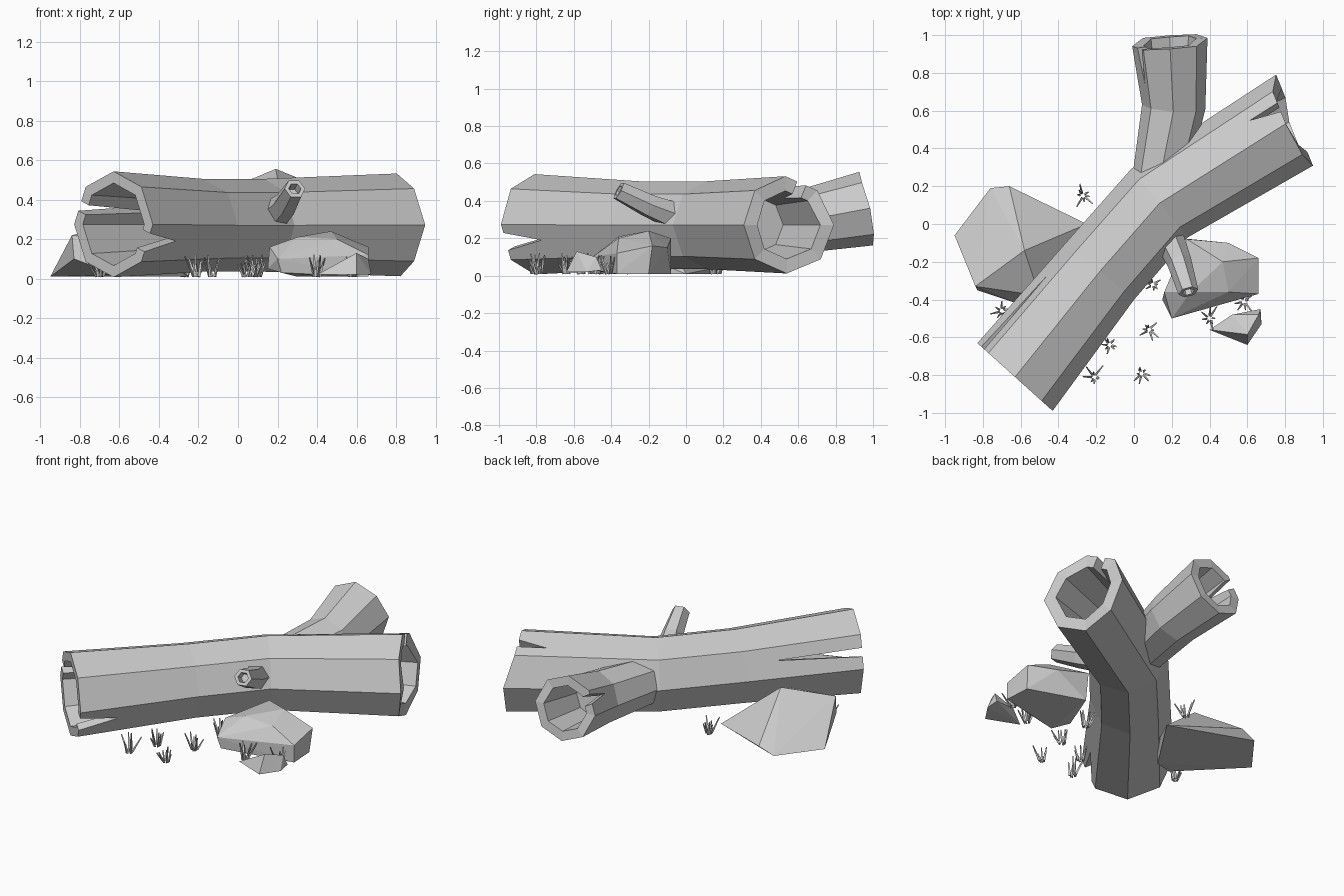
import bpy, bmesh, math, random
from mathutils import Vector, Matrix

cube = bpy.data.objects.get("Cube")
if cube:
    bpy.data.objects.remove(cube, do_unlink=True)
random.seed(4)

grey = bpy.data.materials.new("plain_grey")
grey.use_nodes = True
colour = (0.6, 0.6, 0.6, 1)
grey.diffuse_color = colour
grey.node_tree.nodes["Principled BSDF"].inputs["Base Color"].default_value = colour


def make_object(name, bm):
    bmesh.ops.recalc_face_normals(bm, faces=bm.faces[:])
    mesh = bpy.data.meshes.new(name)
    bm.to_mesh(mesh)
    bm.free()
    mesh.materials.append(grey)
    obj = bpy.data.objects.new(name, mesh)
    bpy.context.collection.objects.link(obj)
    return obj


def frame(station, pitch):
    """Centre, radius, axis, right and up of one ring of a tube."""
    x, y, z, r, heading = station
    h, p = math.radians(heading), math.radians(pitch)
    axis = Vector((math.cos(h) * math.cos(p), math.sin(h) * math.cos(p), math.sin(p)))
    right = axis.cross(Vector((0, 0, 1))).normalized()
    return Vector((x, y, z)), r, axis, right, right.cross(axis)


def ring(bm, f, scale, shifts):
    """One vertex per entry of shifts, each moved along the axis by it."""
    c, r, axis, right, up = f
    verts = []
    for i, shift in enumerate(shifts):
        a = math.tau * i / len(shifts)
        verts.append(bm.verts.new(c + axis * shift + r * scale *
                                  (right * math.cos(a) + up * math.sin(a))))
    return verts


def tube(name, stations, start, end, ragged, pitch=0):
    """Faceted limb; start and end give (wall ratio, depth) of a hollow or None.
    ragged moves the vertices of the last rim along the axis."""
    bm = bmesh.new()
    sides = len(ragged)
    even = [0] * sides
    frames = [frame(s, pitch) for s in stations]
    rings = [ring(bm, f, 1, even) for f in frames[:-1]] + [ring(bm, frames[-1], 1, ragged)]
    if start:
        wall, depth = start
        rings = [ring(bm, frames[0], wall * 0.82, [depth] * sides),
                 ring(bm, frames[0], wall, even)] + rings
    if end:
        wall, depth = end
        rings += [ring(bm, frames[-1], wall, ragged),
                  ring(bm, frames[-1], wall * 0.82, [-depth] * sides)]
    for a, b in zip(rings, rings[1:]):
        for i in range(sides):
            j = (i + 1) % sides
            bm.faces.new((a[i], a[j], b[j], b[i]))
    bm.faces.new(rings[0])
    bm.faces.new(rings[-1])
    return make_object(name, bm), frames


def hull(name, points):
    bm = bmesh.new()
    for p in points:
        bm.verts.new(p)
    res = bmesh.ops.convex_hull(bm, input=bm.verts[:])
    loose = {v for v in res["geom_interior"] + res["geom_unused"]
             if isinstance(v, bmesh.types.BMVert)}
    bmesh.ops.delete(bm, geom=list(loose), context="VERTS")
    return make_object(name, bm)


def split(obj, f, inward, angle, length, half_width):
    """Cut a wedge-shaped crack into the wall from the rim."""
    c, r, axis, right, up = f
    a = math.radians(angle)
    out = right * math.cos(a) + up * math.sin(a)
    side = axis.cross(out)
    pts = []
    for k in (0.45, 1.5):
        base = c + out * r * k
        pts.append(base + axis * inward * length)
        for s in (-1, 1):
            pts.append(base - axis * inward * 0.1 + side * s * half_width * (1 + 0.1 / length))
    cutter = hull("crack_cutter", pts)
    cutter.hide_render = True
    mod = obj.modifiers.new("crack", "BOOLEAN")
    mod.operation, mod.solver, mod.object = "DIFFERENCE", "EXACT", cutter
    deps = bpy.context.evaluated_depsgraph_get()
    mesh = bpy.data.meshes.new_from_object(obj.evaluated_get(deps))
    obj.modifiers.clear()
    obj.data = mesh
    bpy.data.objects.remove(cutter, do_unlink=True)


# Hollow bent trunk with cracked ends
trunk, tf = tube("trunk", [(-0.63, -0.81, 0.275, 0.268, 48), (-0.18, -0.25, 0.27, 0.235, 50),
                           (0.135, 0.11, 0.27, 0.235, 40), (0.85, 0.55, 0.272, 0.26, 22)],
                 (0.78, 0.58), (0.7, 0.45),
                 [0, -0.03, -0.05, -0.05, 0, 0, -0.03, -0.03])
split(trunk, tf[0], 1, 158, 0.52, 0.026)
split(trunk, tf[0], 1, 338, 0.24, 0.05)
split(trunk, tf[-1], -1, 113, 0.22, 0.035)

# Thick hollow branch at the back
branch, bf = tube("thick_branch", [(0.125, 0.18, 0.27, 0.142, 80), (0.21, 0.62, 0.29, 0.168, 86),
                                   (0.19, 0.958, 0.358, 0.2, 92)], None, (0.7, 0.3),
                  [0.02, 0, 0, -0.01, -0.01, 0.01, 0.01, 0.02], 9)
split(branch, bf[-1], -1, 150, 0.2, 0.03)

# Small broken twig on the front side
tube("twig_stub", [(0.18, -0.06, 0.32, 0.08, -62), (0.24, -0.2, 0.375, 0.066, -65),
                   (0.288, -0.36, 0.455, 0.054, -75)], None, (0.6, 0.05), [0] * 6, 28)

# Rocks
hull("left_rock", [(-0.95, -0.06, 0.01), (-0.76, 0.19, 0.01), (-0.66, 0.2, 0.05),
                   (-0.25, 0, 0.01), (-0.5, -0.38, 0.01), (-0.62, -0.42, 0.02),
                   (-0.83, -0.35, 0.1), (-0.84, -0.33, 0.22), (-0.58, -0.14, 0.28),
                   (-0.5, -0.38, 0.16)])
hull("right_rock", [(0.15, -0.4, 0.05), (0.16, -0.36, 0.16), (0.2, -0.5, 0.1),
                    (0.22, -0.49, 0.03), (0.28, -0.08, 0.2), (0.47, -0.2, 0.24),
                    (0.3, -0.36, 0.21), (0.5, -0.36, 0.2), (0.66, -0.37, 0.12),
                    (0.66, -0.18, 0.16), (0.66, -0.37, 0.01), (0.65, -0.2, 0.01),
                    (0.3, -0.08, 0.01), (0.5, -0.1, 0.15), (0.45, -0.41, 0.01)])
hull("small_rock", [(0.4, -0.56, 0.02), (0.52, -0.48, 0.05), (0.67, -0.45, 0.03),
                    (0.675, -0.53, 0.02), (0.6, -0.64, 0.02), (0.6, -0.585, 0.13),
                    (0.66, -0.48, 0.1)])

# Grass tufts: thin tapered blades leaning outwards
tufts = [(-0.27, 0.15), (-0.7, -0.46), (-0.13, -0.64), (-0.21, -0.81), (0.04, -0.79),
         (0.08, -0.56), (0.4, -0.5), (0.58, -0.41), (0.1, -0.32)]
for x, y in tufts:
    bm = bmesh.new()
    for i in range(8):
        a = math.tau * i / 8 + random.uniform(-0.3, 0.3)
        height = random.uniform(0.06, 0.115)
        lean = random.uniform(0.1, 0.6)
        place = (Matrix.Translation((x + 0.015 * math.cos(a), y + 0.015 * math.sin(a), 0.01))
                 @ Matrix.Rotation(a, 4, "Z") @ Matrix.Rotation(lean, 4, "Y")
                 @ Matrix.Translation((0, 0, height / 2)))
        bmesh.ops.create_cone(bm, cap_ends=True, segments=3, radius1=0.008,
                              radius2=0.004, depth=height, matrix=place)
    make_object("grass_tuft", bm)
